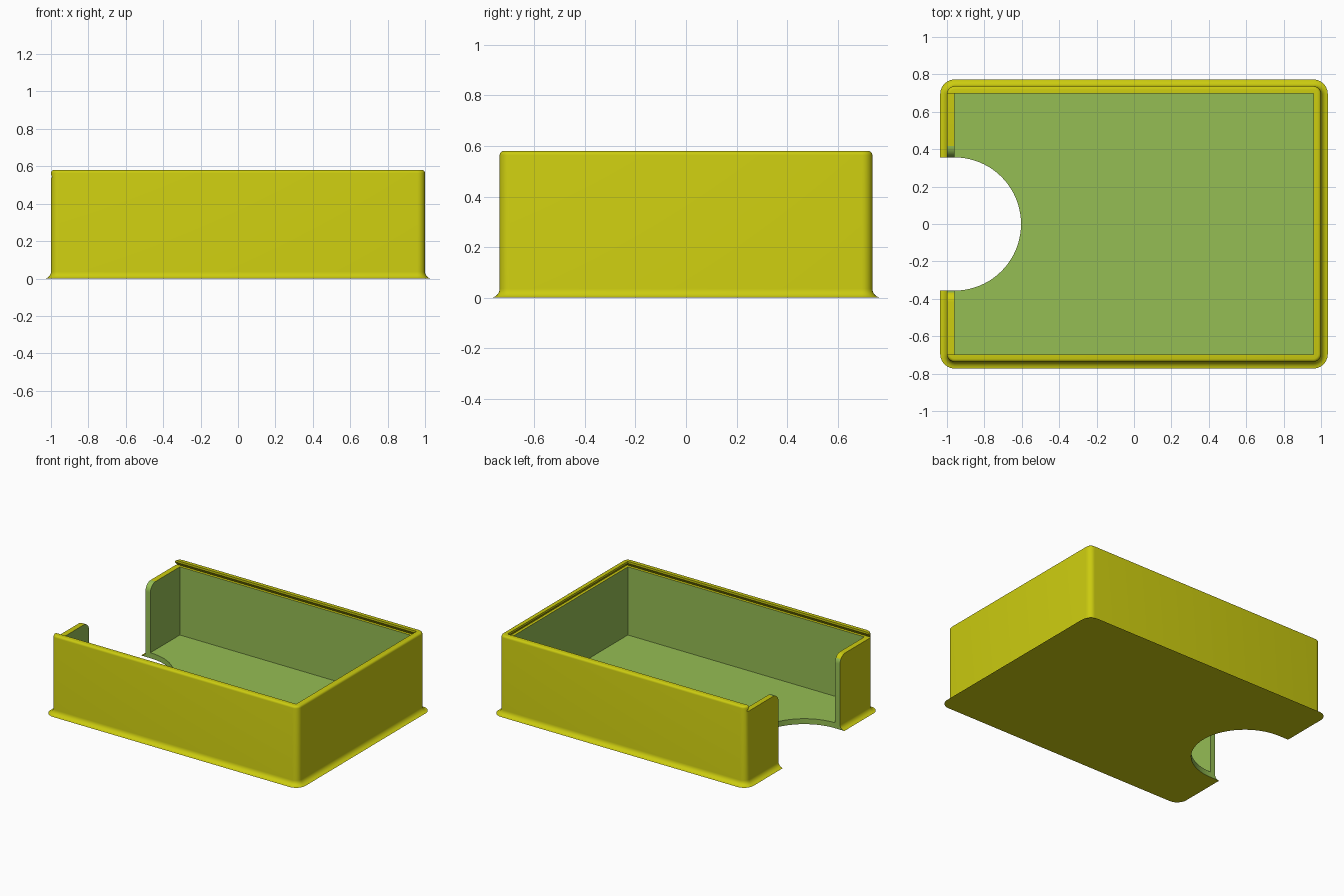
import bpy, bmesh, math
from mathutils import Vector

if "Cube" in bpy.data.objects:
    bpy.data.objects.remove(bpy.data.objects["Cube"])

X, Y, H = 1.0, 0.737, 0.58          # outer half sizes and height
IX, IY, FLOOR = 0.96, 0.697, 0.04   # inner half sizes and floor thickness
RAIL = 0.54                         # height of the lid groove floor
R = 0.356                           # thumb cutout radius


def material(name, rgb):
    m = bpy.data.materials.new(name)
    m.diffuse_color = (*rgb, 1)
    m.use_nodes = True
    m.node_tree.nodes["Principled BSDF"].inputs["Base Color"].default_value = m.diffuse_color
    return m


MATS = [material("yellow", (0.60, 0.60, 0.005)), material("green", (0.30, 0.51, 0.088))]


def make_object(name, bm, mat=0):
    bmesh.ops.recalc_face_normals(bm, faces=bm.faces)
    for f in bm.faces:
        f.material_index = mat
    me = bpy.data.meshes.new(name)
    bm.to_mesh(me)
    bm.free()
    for m in MATS:
        me.materials.append(m)
    ob = bpy.data.objects.new(name, me)
    bpy.context.collection.objects.link(ob)
    return ob


def loft(bottom, top):
    """Closed solid between two matching loops of points."""
    bm = bmesh.new()
    a = [bm.verts.new(p) for p in bottom]
    b = [bm.verts.new(p) for p in top]
    bm.faces.new(a)
    bm.faces.new(b)
    for i in range(len(a)):
        j = (i + 1) % len(a)
        bm.faces.new((a[i], a[j], b[j], b[i]))
    return bm


def rect(x0, x1, y, z):
    return [(x0, -y, z), (x1, -y, z), (x1, y, z), (x0, y, z)]


def bevel(bm, test, radius, segments):
    edges = [e for e in bm.edges if test(*(v.co for v in e.verts))]
    bmesh.ops.bevel(bm, geom=edges, offset=radius, segments=segments,
                    affect='EDGES', profile=0.5, clamp_overlap=False)


# Outer block with rounded corners, bottom rim and top rim
bm = loft(rect(-X, X, Y, 0), rect(-X, X, Y, H))
bevel(bm, lambda a, b: abs(a.z - b.z) > 0.1, 0.042, 6)
bevel(bm, lambda a, b: max(a.z, b.z) < 1e-4, 0.036, 6)
bevel(bm, lambda a, b: min(a.z, b.z) > H - 1e-4, 0.016, 4)
box = make_object("box", bm)

# Main cavity
cavity = make_object("cavity_cutter",
                     loft(rect(-IX, IX, IY, FLOOR), rect(-IX, IX, IY, RAIL + 0.01)), 1)

# Undercut lid groove, open at the left end, and the opening above it
groove = make_object("groove_cutter",
                     loft(rect(-1.2, IX + 0.02, IY + 0.02, RAIL),
                          rect(-1.2, IX - 0.002, IY - 0.002, RAIL + 0.028)))
opening = make_object("opening_cutter",
                      loft(rect(-1.2, IX, IY, RAIL + 0.02), rect(-1.2, IX, IY, H + 0.1)))

# Thumb cutout through the left wall and floor
outline = [(-1.2, -R)]
for i in range(41):
    t = -math.pi / 2 + math.pi * i / 40
    outline.append((-IX + R * math.cos(t), R * math.sin(t)))
outline.append((-1.2, R))
thumb = make_object("thumb_cutter", loft([(x, y, -0.1) for x, y in outline],
                                         [(x, y, H + 0.1) for x, y in outline]), 1)

# Rounded upper corners of the left wall beside the cutout
rad = 0.06
side = [(0.3, RAIL - 0.12)]
for i in range(9):
    t = math.pi - math.pi / 2 * i / 8
    side.append((R + rad + rad * math.cos(t), RAIL - rad + rad * math.sin(t)))
side.append((R + rad, RAIL + 0.03))
profile = side + [(-y, z) for y, z in reversed(side)]
fillet = make_object("corner_cutter", loft([(-1.2, y, z) for y, z in profile],
                                           [(-0.9, y, z) for y, z in profile]), 1)
for p in fillet.data.polygons:
    if p.center.y < -R and p.center.z > RAIL - rad / 2:
        p.material_index = 0

# Cut everything out of the block
bpy.context.view_layer.objects.active = box
box.select_set(True)
cutters = [cavity, groove, opening, thumb, fillet]
for c in cutters:
    mod = box.modifiers.new(c.name, 'BOOLEAN')
    mod.operation = 'DIFFERENCE'
    mod.solver = 'EXACT'
    mod.object = c
    bpy.ops.object.modifier_apply(modifier=mod.name)
for c in cutters:
    bpy.data.objects.remove(c, do_unlink=True)

bpy.ops.object.shade_smooth_by_angle(angle=math.radians(30))
